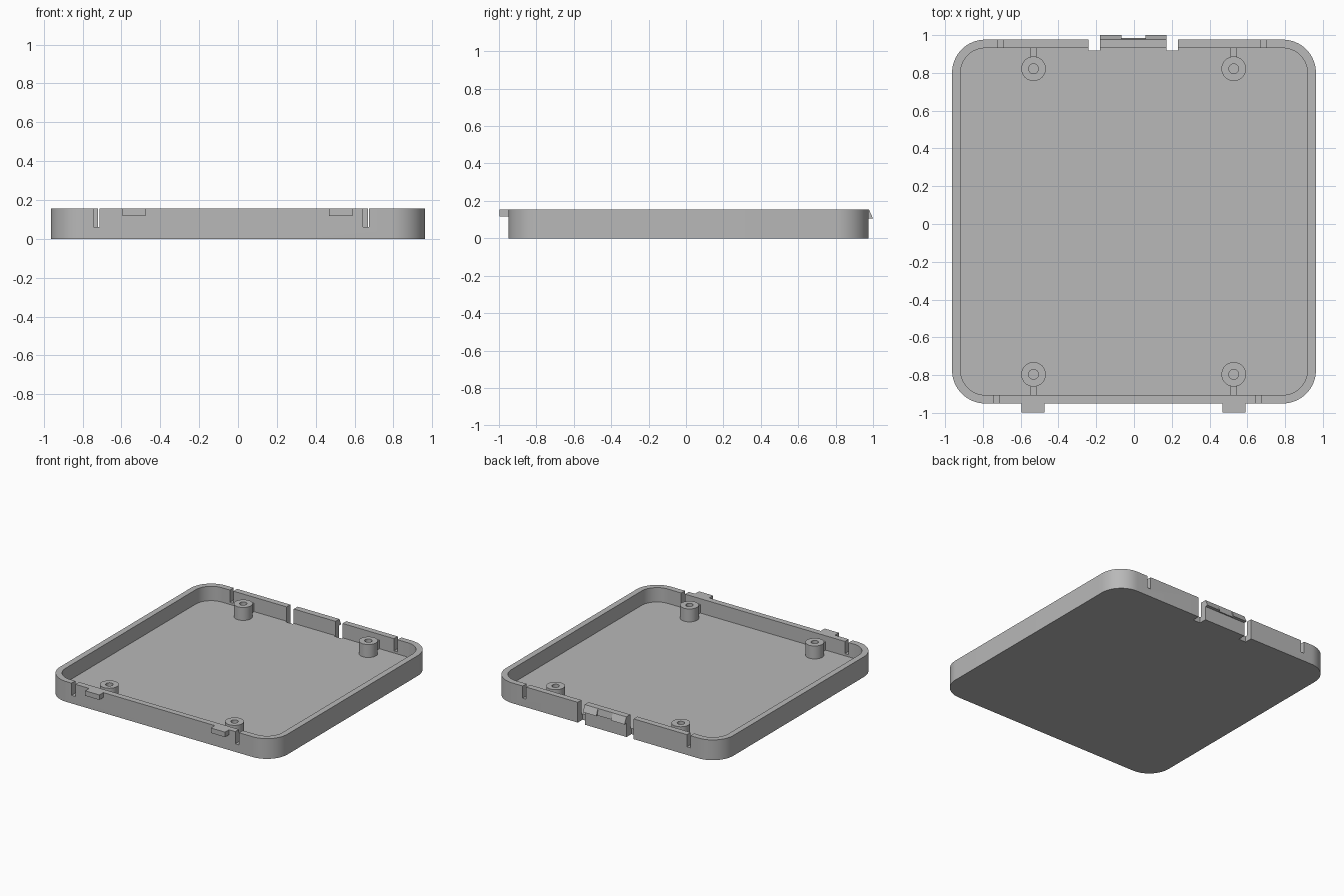
import bpy, bmesh, math
from mathutils import Matrix, Vector

if "Cube" in bpy.data.objects:
    bpy.data.objects.remove(bpy.data.objects["Cube"])

grey = bpy.data.materials.new("plain grey")
grey.use_nodes = True
colour = (0.48, 0.48, 0.48, 1)
grey.diffuse_color = colour
grey.node_tree.nodes["Principled BSDF"].inputs["Base Color"].default_value = colour

HALF, MID_Y, WALL, RADIUS = 0.963, 0.013, 0.045, 0.175
HEIGHT, FLOOR = 0.155, 0.045
BACK, FRONT = MID_Y + HALF, MID_Y - HALF


def finish(bm, name):
    bmesh.ops.recalc_face_normals(bm, faces=bm.faces)
    mesh = bpy.data.meshes.new(name)
    bm.to_mesh(mesh)
    bm.free()
    obj = bpy.data.objects.new(name, mesh)
    bpy.context.collection.objects.link(obj)
    mesh.materials.append(grey)
    return obj


def prism(name, outline, direction):
    """Extrude a closed outline of 3D points along a direction."""
    bm = bmesh.new()
    face = bm.faces.new([bm.verts.new(p) for p in outline])
    new = bmesh.ops.extrude_face_region(bm, geom=[face])["geom"]
    bmesh.ops.translate(bm, vec=Vector(direction),
                        verts=[v for v in new if isinstance(v, bmesh.types.BMVert)])
    # extruding keeps the starting face, so the solid is closed
    return finish(bm, name)


def box(name, x, y, z):
    outline = [(x[0], y[0], z[0]), (x[1], y[0], z[0]), (x[1], y[1], z[0]), (x[0], y[1], z[0])]
    return prism(name, outline, (0, 0, z[1] - z[0]))


def rounded_slab(name, half, radius, z0, z1, steps=16):
    outline = []
    for quarter, (sx, sy) in enumerate([(1, 1), (-1, 1), (-1, -1), (1, -1)]):
        for i in range(steps + 1):
            a = (quarter + i / steps) * math.pi / 2
            outline.append((sx * (half - radius) + radius * math.cos(a),
                            MID_Y + sy * (half - radius) + radius * math.sin(a), z0))
    return prism(name, outline, (0, 0, z1 - z0))


def cut(target, cutter):
    cutter.hide_render = True
    mod = target.modifiers.new("cut", 'BOOLEAN')
    mod.operation, mod.solver, mod.object = 'DIFFERENCE', 'EXACT', cutter
    bpy.context.view_layer.objects.active = target
    bpy.ops.object.modifier_apply(modifier=mod.name)
    bpy.data.objects.remove(cutter)


def smooth(obj):
    bpy.ops.object.select_all(action='DESELECT')
    obj.select_set(True)
    bpy.context.view_layer.objects.active = obj
    bpy.ops.object.shade_smooth_by_angle(angle=math.radians(30))


# Open tray with rounded corners
tray = rounded_slab("tray", HALF, RADIUS, 0, HEIGHT)
cut(tray, rounded_slab("cavity", HALF - WALL, RADIUS - WALL, FLOOR, HEIGHT + 0.1))

# Narrow slots in the front and back walls
for x in (-0.728, 0.658):
    cut(tray, box("front_slot", (x - 0.016, x + 0.016), (FRONT - 0.05, FRONT + WALL + 0.01),
                  (0.062, 0.3)))
for x in (-0.706, 0.684):
    cut(tray, box("back_slot", (x - 0.015, x + 0.015), (BACK - WALL - 0.01, BACK + 0.05),
                  (0.062, 0.3)))

# Full-height gaps that free the latch section of the back wall
for x in (-0.21, 0.203):
    cut(tray, box("latch_gap", (x - 0.03, x + 0.03), (0.918, BACK + 0.05), (-0.1, 0.3)))
smooth(tray)

# Hooked latch, with a shallower middle
for name, x0, x1, reach in (("latch_hook_right", -0.18, -0.065, 1.0),
                            ("latch_middle", -0.065, 0.06, 0.986),
                            ("latch_hook_left", 0.06, 0.173, 1.0)):
    prism(name, [(x0, BACK - 0.005, 0.105), (x0, reach, 0.105), (x0, BACK + 0.002, HEIGHT),
                 (x0, BACK - 0.005, HEIGHT)], (x1 - x0, 0, 0))

# Front tabs
for side, x in (("right", -0.535), ("left", 0.529)):
    box("front_tab_" + side, (x - 0.06, x + 0.06), (-0.998, FRONT + 0.005), (0.117, HEIGHT))


# Hollow screw posts, each tied to the nearest wall by a rib
def screw_post(name, x, y):
    bm = bmesh.new()
    profile = [(0.065, 0.04), (0.065, 0.144), (0.026, 0.144), (0.026, 0.04)]
    verts = [bm.verts.new((r, 0, z)) for r, z in profile]
    edges = [bm.edges.new((verts[i], verts[(i + 1) % 4])) for i in range(4)]
    bmesh.ops.spin(bm, geom=verts + edges, cent=(0, 0, 0), axis=(0, 0, 1),
                   angle=math.tau, steps=40, use_duplicate=False)
    bmesh.ops.remove_doubles(bm, verts=bm.verts, dist=0.0001)
    bm.transform(Matrix.Translation((x, y, 0)))
    smooth(finish(bm, name))


for end, y, inner, wall in (("front", -0.796, -0.856, FRONT + WALL - 0.005),
                            ("back", 0.822, 0.882, BACK - WALL + 0.005)):
    for side, x in (("right", -0.532), ("left", 0.528)):
        screw_post(f"{end}_{side}_post", x, y)
        box(f"{end}_{side}_rib", (x - 0.016, x + 0.016), sorted((inner, wall)), (0.04, 0.11))
